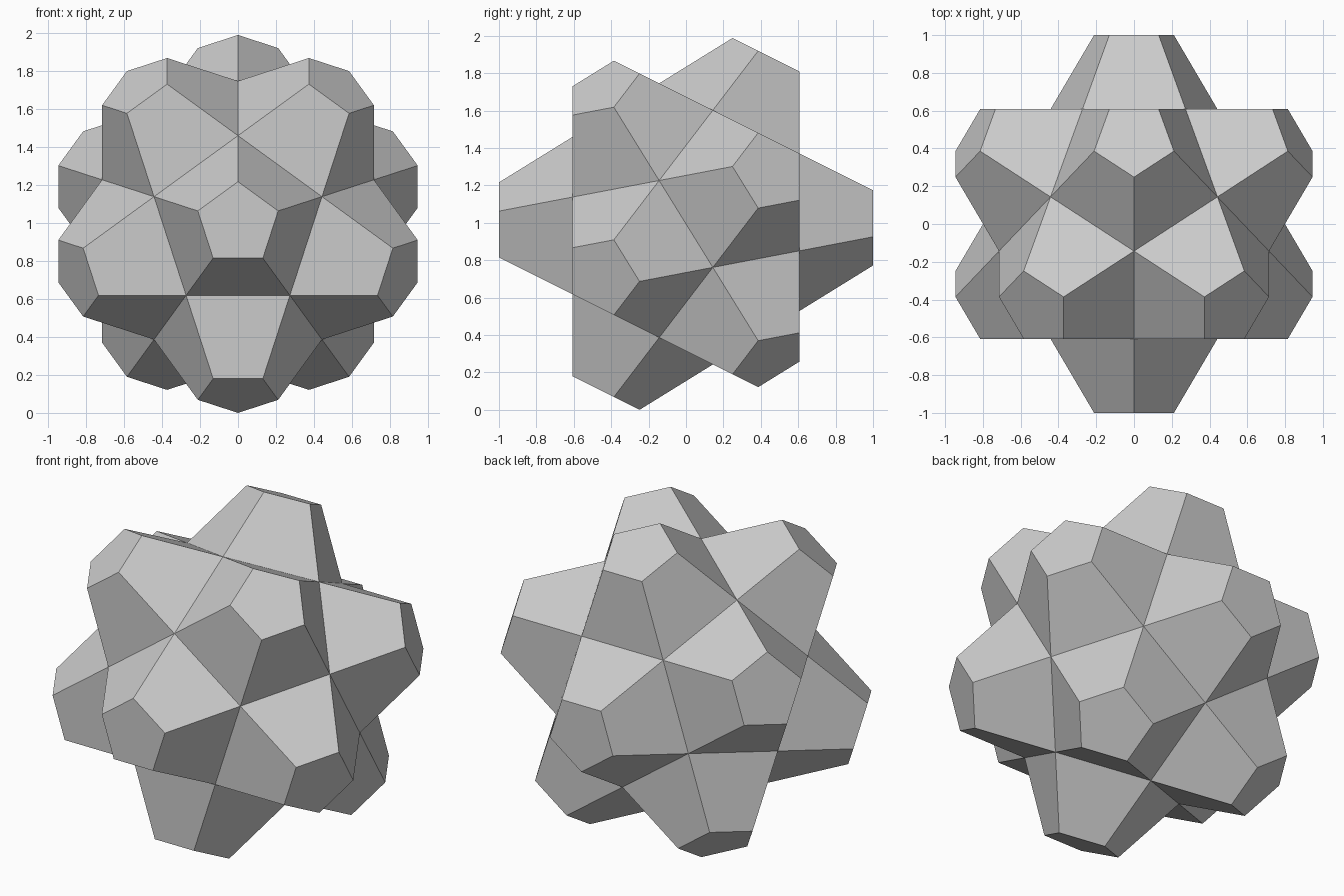
import bpy, bmesh
from math import sin, cos, tau, sqrt
from mathutils import Vector

if "Cube" in bpy.data.objects:
    bpy.data.objects.remove(bpy.data.objects["Cube"])

# Truncated star solid: a dodecahedron core with a clipped five-sided spike on each face
CORE = 0.608                       # core centre to base of a spike
TIP = 1.0                          # core centre to flat cap
BASE_R = CORE / 1.3090             # circumradius of spike base
APEX = CORE * sqrt(5)              # where the unclipped spike would end
CAP_R = BASE_R * (APEX - TIP) / (APEX - CORE)
LIFT = (2 * TIP + CAP_R) / sqrt(5)  # rests on its lowest corners

bm = bmesh.new()


def add_spike(axis, corner):
    """Open-based pentagonal frustum along axis, with one corner toward 'corner'."""
    side = axis.cross(corner)

    def ring(radius, height):
        return [bm.verts.new(axis * height + radius * (corner * cos(tau * i / 5) + side * sin(tau * i / 5)))
                for i in range(5)]

    base, cap = ring(BASE_R, CORE), ring(CAP_R, TIP)
    bm.faces.new(cap)
    for i in range(5):
        j = (i + 1) % 5
        bm.faces.new((base[i], base[j], cap[j], cap[i]))


# Front spike and its surrounding five, each paired with its opposite
front = Vector((0, -1, 0))
frames = [(front, Vector((0, 0, 1)))]
for k in range(5):
    out = Vector((sin(tau * k / 5), 0, -cos(tau * k / 5)))
    frames.append(((front + 2 * out) / sqrt(5), (out - 2 * front) / sqrt(5)))
for axis, corner in frames:
    add_spike(axis, corner)
    add_spike(-axis, -corner)

# Weld the spikes into one closed shell and stand it on the ground
bmesh.ops.remove_doubles(bm, verts=bm.verts[:], dist=0.002)
bmesh.ops.recalc_face_normals(bm, faces=bm.faces[:])
bmesh.ops.translate(bm, verts=bm.verts[:], vec=(0, 0, LIFT))

mesh = bpy.data.meshes.new("clipped_star")
bm.to_mesh(mesh)
bm.free()
bpy.context.collection.objects.link(bpy.data.objects.new("clipped_star", mesh))
